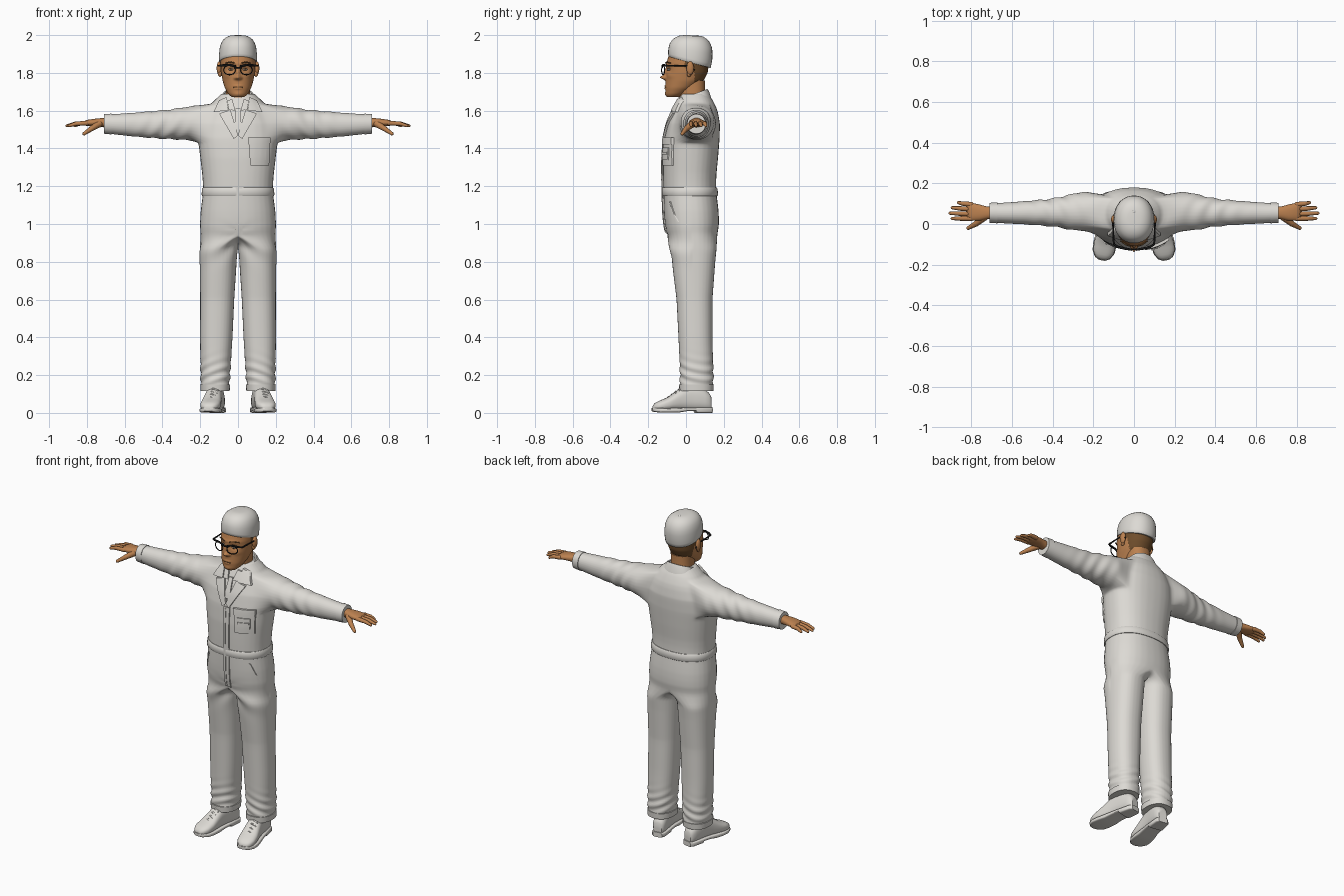
import bpy, bmesh
from math import sin, cos, pi, radians, exp, atan2
from mathutils import Vector, Matrix
from mathutils.bvhtree import BVHTree

if "Cube" in bpy.data.objects:
    bpy.data.objects.remove(bpy.data.objects["Cube"])


def material(name, r, g, b):
    m = bpy.data.materials.new(name)
    m.use_nodes = True
    m.diffuse_color = (r, g, b, 1)
    m.node_tree.nodes["Principled BSDF"].inputs["Base Color"].default_value = (r, g, b, 1)
    return m


CLOTH = material("white cloth", 0.72, 0.70, 0.66)
SKIN = material("tan skin", 0.50, 0.22, 0.08)
HAIR = material("brown hair", 0.16, 0.075, 0.025)
BLACK = material("black frame", 0.01, 0.01, 0.01)
EYE = material("eye white", 0.6, 0.55, 0.48)
both = (1, -1)


def finish(bm, name, *mats, angle=45):
    """Turn a bmesh into a smooth-shaded object."""
    bmesh.ops.recalc_face_normals(bm, faces=bm.faces[:])
    me = bpy.data.meshes.new(name)
    bm.to_mesh(me)
    bm.free()
    for m in mats:
        me.materials.append(m)
    me.shade_smooth()
    me.set_sharp_from_angle(angle=radians(angle))
    bpy.context.collection.objects.link(bpy.data.objects.new(name, me))


def soften(bm, times=1):
    for _ in range(times):
        bmesh.ops.smooth_vert(bm, verts=bm.verts[:], factor=.5,
                              use_axis_x=True, use_axis_y=True, use_axis_z=True)


def refine(bm):
    """Split every face in four and round the result."""
    bmesh.ops.subdivide_edges(bm, edges=bm.edges[:], cuts=1, use_grid_fill=True)
    soften(bm)


def skin(bm, a, b):
    for i in range(len(a)):
        k = (i + 1) % len(a)
        bm.faces.new((a[i], a[k], b[k], b[i]))


def loft(bm, rows, axis='z', power=2.3, n=32, start=True, s=1):
    """Skin rounded sections (t, c1, c2, r1, r2, tilt) along an axis; s mirrors in x."""
    loops = []
    for t, c1, c2, r1, r2, *tilt in rows:
        loop = []
        for i in range(n):
            ca, sa = cos(2 * pi * i / n), sin(2 * pi * i / n)
            u = c1 + r1 * abs(ca) ** (2 / power) * (1 if ca > 0 else -1)
            v = c2 + r2 * abs(sa) ** (2 / power) * (1 if sa > 0 else -1)
            w = t + (tilt[0] * v if tilt else 0)
            p = {'z': (u, v, w), 'x': (w, u, v), 'y': (u, w, v)}[axis]
            loop.append(bm.verts.new((p[0] * s, p[1], p[2])))
        loops.append(loop)
    for a, b in zip(loops, loops[1:]):
        skin(bm, a, b)
    if start:
        bm.faces.new(loops[0])
    bm.faces.new(loops[-1])
    return loops


def span(rows):
    """Sections given as (z, half width, front y, back y, tilt)."""
    return [(z, 0, (f + b) / 2, w, (b - f) / 2, *t) for z, w, f, b, *t in rows]


def resample(rows, ts):
    out = []
    for t in ts:
        k = max([i for i in range(len(rows) - 1) if rows[i][0] <= t], default=0)
        a, b = rows[k], rows[k + 1]
        f = (t - a[0]) / (b[0] - a[0])
        out.append([p + (q - p) * f for p, q in zip(a, b)])
    return out


def limb(bm, pts, s=1, seg=12):
    """Round tapered tube through (x, y, z, radius) points."""
    pts = [(Vector((x * s, y, z)), r) for x, y, z, r in pts]
    for p, r in pts:
        bmesh.ops.create_uvsphere(bm, u_segments=seg, v_segments=8, radius=r,
                                  matrix=Matrix.Translation(p))
    for (p, r), (q, t) in zip(pts, pts[1:]):
        d = q - p
        m = Matrix.Translation((p + q) / 2) @ d.to_track_quat('Z', 'Y').to_matrix().to_4x4()
        bmesh.ops.create_cone(bm, cap_ends=False, segments=seg, radius1=r, radius2=t,
                              depth=d.length, matrix=m)


def blob(bm, loc, scale, s=1):
    m = Matrix.Translation((loc[0] * s, loc[1], loc[2])) @ Matrix.Diagonal((*scale, 1))
    bmesh.ops.create_uvsphere(bm, u_segments=16, v_segments=12, radius=1, matrix=m)


# Overalls: torso, with sleeves and legs joined on as one clean surface
bm = bmesh.new()
torso = span([(.9, .194, -.07, .15), (.95, .198, -.1, .167), (1.0, .202, -.113, .176),
              (1.08, .197, -.118, .172), (1.17, .184, -.12, .16), (1.25, .188, -.122, .16),
              (1.35, .2, -.122, .17), (1.45, .212, -.115, .178), (1.53, .205, -.098, .18),
              (1.6, .17, -.07, .168), (1.65, .13, -.045, .145), (1.7, .075, -.02, .11)])
heights = [.95 + .04 * i for i in range(12)] + [1.43 + .0256 * i for i in range(9)] + [1.655, 1.675, 1.69]
rings = loft(bm, resample(torso, heights), start=False)
crotch = [bm.verts.new((0, .15 - .23 * k / 14, .945 - .055 * sin(pi * (k + 1) / 16))) for k in range(15)]
arm = [(.2, .066, 1.533, .1, .1), (.28, .06, 1.532, .093, .086), (.4, .056, 1.526, .068, .075),
       (.55, .055, 1.526, .056, .063), (.65, .054, 1.528, .05, .054), (.708, .055, 1.53, .046, .049)]
leg = [(.118, .121, .055, .073, .086), (.14, .121, .055, .075, .088), (.2, .12, .057, .078, .088),
       (.4, .115, .05, .086, .09), (.6, .11, .045, .09, .095), (.8, .105, .04, .098, .115),
       (.9, .102, .038, .1, .127)]
inside = []
for s in both:
    def at(i, r):
        return rings[12 + r][(i if s > 0 else 16 - i) % 32]
    hole = ([at(4, r) for r in range(4, 8)] + [at(i, 8) for i in range(4, -4, -1)]
            + [at(-4, r) for r in range(8, 0, -1)] + [at(i, 0) for i in range(-4, 4)]
            + [at(4, r) for r in range(4)])
    inside += [at(i, r) for i in range(-3, 4) for r in range(1, 8)]
    sleeve = loft(bm, resample(arm, [.24 + .036 * i for i in range(14)]), 'x', 2.1, start=False, s=s)
    skin(bm, hole, sleeve[0])
    hip = [crotch[j - 9] if 8 < j < 24 else rings[0][(j if s > 0 else 16 - j) % 32] for j in range(32)]
    trouser = loft(bm, resample(leg, [.87 - .0376 * i for i in range(21)]), start=False, s=s)
    skin(bm, hip, trouser[0])
bmesh.ops.delete(bm, geom=inside, context='VERTS')
refine(bm)
refine(bm)

# Soft cloth folds at ankles, crotch and sleeves
bmesh.ops.recalc_face_normals(bm, faces=bm.faces[:])
bm.normal_update()
for v in bm.verts:
    x, y, z = v.co
    ax = abs(x)
    d = .004 * exp(-((z - .2) / .07) ** 2) * sin(z * 120 + (ax - .12) * 45 + y * 25)
    if y < .03 and z < 1.1:
        d += .004 * exp(-((z - .88) / .08) ** 2) * sin(atan2(z - .95, ax + .02) * 9)
    if ax > .22:
        d += .003 * exp(-((ax - .38) / .12) ** 2) * sin(ax * 75 + (z - 1.5) * 40 - y * 30)
    v.co += v.normal * d
tree = BVHTree.FromBMesh(bm)
finish(bm, "overalls", CLOTH, angle=60)


def patch(name, corners, thick=.007, n=10, sides=(1,)):
    """Cloth panel: a four-cornered (x, z) shape laid on the front of the overalls."""
    a, b, c, d = [Vector(p) for p in corners]
    bm = bmesh.new()
    for s in sides:
        grid = []
        for i in range(n + 1):
            for j in range(n + 1):
                p = a.lerp(b, i / n).lerp(d.lerp(c, i / n), j / n)
                hit = tree.ray_cast(Vector((p.x * s, -1, p.y)), Vector((0, 1, 0)))[0]
                grid.append(bm.verts.new((p.x * s, (hit.y if hit else 0) + .003, p.y)))
        for i in range(n):
            for j in range(n):
                k = i * (n + 1) + j
                bm.faces.new((grid[k], grid[k + 1], grid[k + n + 2], grid[k + n + 1]))
    new = bmesh.ops.extrude_face_region(bm, geom=bm.faces[:])["geom"]
    bmesh.ops.translate(bm, verts=[g for g in new if isinstance(g, bmesh.types.BMVert)],
                        vec=(0, -.003 - thick, 0))
    finish(bm, name, CLOTH)


patch("front_placket", [(-.014, 1.45), (.026, 1.45), (.024, .95), (-.012, .955)], n=24)
patch("placket_edge", [(-.008, 1.44), (.004, 1.44), (.004, .96), (-.007, .965)], .01, n=24)
patch("chest_pocket", [(.055, 1.455), (.17, 1.455), (.165, 1.31), (.065, 1.31)], .009)
patch("pocket_flap", [(.052, 1.458), (.173, 1.458), (.17, 1.42), (.055, 1.42)], .015)
patch("pocket_inner_panel", [(.08, 1.405), (.15, 1.405), (.148, 1.34), (.082, 1.34)], .014)
patch("pocket_slot", [(.085, 1.38), (.145, 1.38), (.145, 1.368), (.085, 1.368)], .019)
patch("lapels", [(.04, 1.605), (.1, 1.585), (.022, 1.45), (.0, 1.47)], .012, sides=both)
patch("collar_wings", [(.062, 1.672), (.1, 1.655), (.13, 1.592), (.05, 1.603)], .016, sides=both)
patch("shirt_collar", [(.03, 1.66), (.058, 1.655), (.048, 1.605), (.014, 1.6)], .01, sides=both)
patch("necktie", [(-.012, 1.615), (.012, 1.615), (.02, 1.5), (-.02, 1.5)], .008)
patch("slash_pockets", [(.135, 1.12), (.143, 1.12), (.184, 1.01), (.176, 1.01)], .005, sides=both)

# Waistband and collar stand
bm = bmesh.new()
loft(bm, span([(1.148, .189, -.124, .166), (1.154, .193, -.128, .17),
               (1.186, .19, -.128, .167), (1.192, .186, -.124, .163)]), n=64)
finish(bm, "waistband", CLOTH)
bm = bmesh.new()
loft(bm, span([(1.615, .112, -.045, .135, .35), (1.65, .092, -.04, .124, .38), (1.672, .08, -.036, .114, .38),
               (1.672, .072, -.03, .108, .38), (1.63, .07, -.028, .105, .38)]), n=64, start=False)
finish(bm, "collar_stand", CLOTH)

for s, side in ((1, "left"), (-1, "right")):
    # Sleeve and trouser hems
    bm = bmesh.new()
    loft(bm, [(.67, .055, 1.529, .052, .055), (.71, .055, 1.53, .049, .052)], 'x', 2.1, s=s)
    finish(bm, side + "_sleeve_hem", CLOTH)
    bm = bmesh.new()
    loft(bm, [(.15, .121, .055, .079, .092), (.115, .121, .055, .077, .09)], s=s)
    finish(bm, side + "_trouser_hem", CLOTH)

    # Shoe with sole and laces, toe turned out
    turn = Matrix.Translation((.115 * s, .06, 0)) @ Matrix.Rotation(radians(10 * s), 4, 'Z') \
        @ Matrix.Translation((0, -.06, 0))
    bm = bmesh.new()
    shape = [(.134, .085, .024), (.12, .11, .037), (.07, .14, .042), (.02, .15, .042),
             (-.02, .138, .044), (-.06, .11, .049), (-.1, .082, .054), (-.14, .066, .052),
             (-.168, .052, .037), (-.18, .035, .016)]
    loft(bm, [(y, 0, (top + .012) / 2, w, (top - .012) / 2) for y, top, w in shape], 'y', 2.5)
    refine(bm)
    bm.transform(turn)
    finish(bm, side + "_shoe", CLOTH)
    bm = bmesh.new()
    loft(bm, [(.138, 0, .015, .028, .015), (.122, 0, .015, .041, .015), (.05, 0, .015, .046, .015),
              (.046, 0, .02, .046, .01), (0, 0, .019, .048, .01), (-.05, 0, .014, .053, .013),
              (-.1, 0, .013, .058, .012), (-.14, 0, .014, .055, .012), (-.17, 0, .016, .038, .011),
              (-.183, 0, .018, .015, .009)], 'y', 5)
    bm.transform(turn)
    finish(bm, side + "_sole", CLOTH)
    bm = bmesh.new()
    for y, z in ((-.035, .128), (-.055, .113), (-.075, .098), (-.095, .085)):
        limb(bm, [(-.024, y + .008, z - .01, .005), (0, y, z, .005), (.024, y - .004, z - .01, .005)], seg=8)
    bm.transform(turn)
    finish(bm, side + "_laces", CLOTH)

    # Hand
    bm = bmesh.new()
    loft(bm, [(.68, .055, 1.535, .03, .026), (.72, .055, 1.537, .03, .024), (.76, .056, 1.537, .04, .02),
              (.80, .06, 1.535, .044, .016), (.82, .062, 1.534, .038, .009)], 'x', s=s)
    for y0, y1, x1 in ((.096, .105, .872), (.073, .08, .902), (.05, .053, .913), (.027, .027, .902)):
        limb(bm, [(.80, y0, 1.534, .0125), ((.81 + x1) / 2, (y0 + y1) / 2, 1.531, .011),
                  (x1 - .008, y1, 1.52, .0075)], s)
    limb(bm, [(.735, .035, 1.53, .019), (.775, .002, 1.505, .014), (.815, -.02, 1.478, .009)], s)
    finish(bm, side + "_hand", SKIN, angle=70)

    # Eye, iris and eyebrow
    for name, mat, loc, size in (("eye", EYE, (.038, -.092, 1.818), (.013, .009, .006)),
                                 ("iris", HAIR, (.038, -.099, 1.818), (.005, .003, .005))):
        bm = bmesh.new()
        blob(bm, loc, size, s)
        finish(bm, side + "_" + name, mat)
    bm = bmesh.new()
    limb(bm, [(.018, -.109, 1.852, .003), (.04, -.101, 1.857, .004), (.066, -.083, 1.852, .003)], s, 8)
    finish(bm, side + "_eyebrow", HAIR)

# Head: smooth loft with the features pushed in and out, hair coloured by region
bm = bmesh.new()
face = span([(1.67, .03, -.098, -.04), (1.685, .05, -.108, -.01), (1.72, .07, -.11, .045),
             (1.76, .082, -.108, .095), (1.8, .089, -.106, .115), (1.85, .093, -.104, .122),
             (1.9, .092, -.09, .12), (1.94, .07, -.06, .09)])
loft(bm, resample(face, [1.67 + .0045 * i for i in range(61)]), power=2.1, n=96)
soften(bm, 6)
bumps = [(0, 1.776, .013, .011, -.03), (0, 1.803, .01, .018, -.013), (.015, 1.772, .007, .007, -.008),
         (.038, 1.818, .017, .012, .011), (.03, 1.85, .035, .008, -.004), (0, 1.731, .02, .004, -.005),
         (0, 1.717, .018, .004, -.005), (0, 1.685, .02, .012, -.004), (.055, 1.785, .018, .014, -.004)]
for v in bm.verts:
    x, y, z = v.co
    if y < 0:
        v.co.y += sum(d * exp(-((abs(x) - bx) / sx) ** 2 - ((z - bz) / sz) ** 2) for bx, bz, sx, sz, d in bumps)
loft(bm, span([(1.6, .07, -.02, .11), (1.66, .062, -.035, .1), (1.76, .064, -.04, .1)]))
for f in bm.faces:
    x, y, z = f.calc_center_median()
    f.material_index = int(y > (-.005 if z > 1.825 else .045) and z > 1.72)
finish(bm, "head", SKIN, HAIR, angle=70)
bm = bmesh.new()
for s in both:
    blob(bm, (.1, .022, 1.825), (.013, .02, .036), s)
    blob(bm, (.096, .016, 1.795), (.01, .012, .016), s)
finish(bm, "ears", SKIN)
bm = bmesh.new()
limb(bm, [(-.024, -.106, 1.723, .002), (0, -.111, 1.724, .002), (.024, -.106, 1.723, .002)], seg=8)
finish(bm, "mouth_line", HAIR)

# Glasses: heavy brow bars, thin rims, bridge and temples
bm = bmesh.new()
limb(bm, [(-.016, -.125, 1.828, .004), (.016, -.125, 1.828, .004)])
for s in both:
    limb(bm, [(.045 + .031 * cos(a), -.121 + .008 * cos(a), 1.815 + .025 * sin(a), .0028)
              for a in [pi * i / 10 for i in range(21)]], s, 8)
    limb(bm, [(.014, -.126, 1.836, .005), (.045, -.121, 1.842, .006), (.08, -.112, 1.84, .006),
              (.099, -.1, 1.838, .005), (.102, -.04, 1.838, .004), (.104, .02, 1.838, .004),
              (.1, .045, 1.815, .003)], s, 8)
finish(bm, "glasses", BLACK)

# Cap with a small button
bm = bmesh.new()
loft(bm, span([(1.862, .096, -.088, .125, -.27), (1.86, .1, -.094, .131, -.27), (1.9, .101, -.095, .14, -.2),
               (1.945, .096, -.088, .14, -.1), (1.978, .08, -.068, .122, -.06),
               (1.997, .05, -.035, .09, -.03), (2.0, .015, 0, .04, -.02)]), power=2.15)
refine(bm)
blob(bm, (0, .06, 1.992), (.011, .011, .008))
finish(bm, "cap", CLOTH, angle=60)
